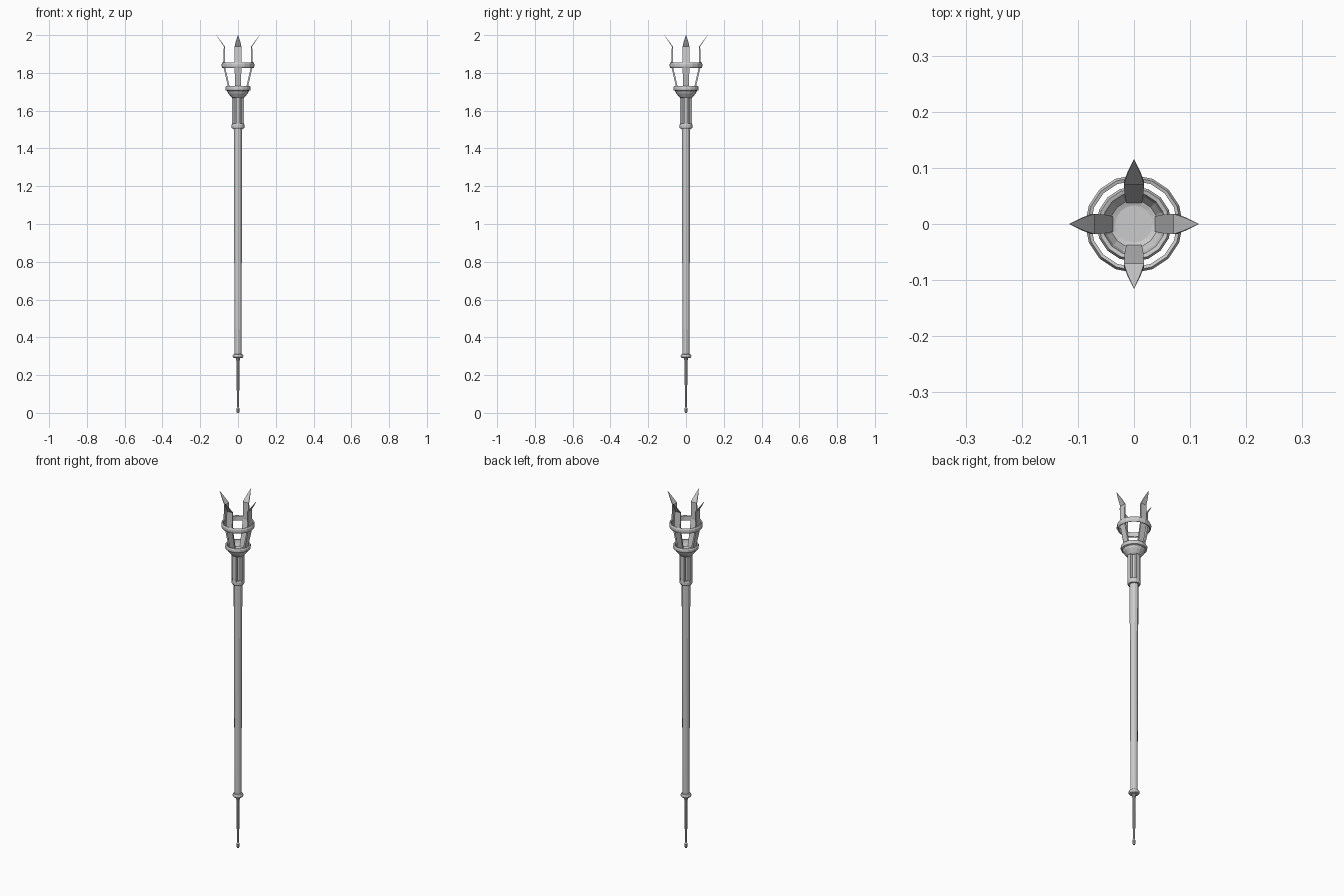
import bpy, bmesh
from math import cos, sin, pi
from mathutils import Matrix

if "Cube" in bpy.data.objects:
    bpy.data.objects.remove(bpy.data.objects["Cube"])


def finish(name, bm):
    bmesh.ops.remove_doubles(bm, verts=bm.verts, dist=1e-6)
    bmesh.ops.recalc_face_normals(bm, faces=bm.faces)
    me = bpy.data.meshes.new(name)
    bm.to_mesh(me)
    bm.free()
    ob = bpy.data.objects.new(name, me)
    bpy.context.collection.objects.link(ob)
    return ob


def lathe(name, profile, sides=16, closed=False):
    """Revolve (radius, z) points about z; closed joins the last point to the first."""
    bm = bmesh.new()
    rings = [[bm.verts.new((r * cos(2 * pi * i / sides), r * sin(2 * pi * i / sides), z))
              for i in range(sides)] for r, z in profile]
    pairs = list(zip(rings, rings[1:]))
    if closed:
        pairs.append((rings[-1], rings[0]))
    for a, b in pairs:
        for i in range(sides):
            j = (i + 1) % sides
            bm.faces.new((a[i], a[j], b[j], b[i]))
    if not closed:
        bm.faces.new(rings[0])
        bm.faces.new(rings[-1])
    return finish(name, bm)


def blade(name, stations, angle):
    """Flat strip; stations are (radius, z, half width, thickness), outer face first."""
    bm = bmesh.new()
    loops = [[bm.verts.new(p) for p in ((r, -w, z), (r, w, z), (r - t, w, z), (r - t, -w, z))]
             for r, z, w, t in stations]
    for a, b in zip(loops, loops[1:]):
        for i in range(4):
            j = (i + 1) % 4
            bm.faces.new((a[i], a[j], b[j], b[i]))
    bm.faces.new(loops[0])
    bm.faces.new(loops[-1])
    bm.transform(Matrix.Rotation(angle, 4, 'Z'))
    return finish(name, bm)


# Tapered shaft
lathe("shaft", [(0.018, 0.30), (0.0225, 1.50), (0.0225, 1.68)], 12)

# Foot spike with small knob, and the ring above it
lathe("foot_spike", [(0.005, 0.0), (0.008, 0.006), (0.008, 0.022), (0.0055, 0.03),
                     (0.0085, 0.27), (0.012, 0.30)], 10)
lathe("foot_ring", [(0.017, 0.29), (0.024, 0.292), (0.028, 0.298), (0.028, 0.304),
                    (0.024, 0.31), (0.017, 0.312)], 12)

# Socket collar with four straps
lathe("socket_collar", [(0.021, 1.505), (0.031, 1.505), (0.034, 1.511), (0.034, 1.525),
                        (0.031, 1.531), (0.021, 1.531)], 16)
for k in range(4):
    blade(f"socket_strap_{k + 1}", [(0.032, 1.515, 0.011, 0.012),
                                    (0.032, 1.68, 0.011, 0.012)], k * pi / 2)

# Hollow bowl with a rounded rim
lathe("bowl", [(0.03, 1.668), (0.036, 1.672), (0.052, 1.692), (0.058, 1.705), (0.065, 1.708),
               (0.067, 1.715), (0.067, 1.723), (0.063, 1.73), (0.056, 1.728), (0.052, 1.712),
               (0.042, 1.695), (0.033, 1.692)], 16)

# Cage ring
lathe("cage_ring", [(0.077, 1.828), (0.083, 1.826), (0.087, 1.835), (0.087, 1.846),
                    (0.083, 1.855), (0.077, 1.853)], 16, closed=True)

# Four leaf-shaped prongs
for k in range(4):
    blade(f"prong_{k + 1}", [(0.047, 1.695, 0.013, 0.010), (0.054, 1.73, 0.016, 0.009),
                             (0.079, 1.84, 0.018, 0.009), (0.075, 1.94, 0.018, 0.005),
                             (0.092, 1.965, 0.012, 0.004), (0.115, 2.0, 0.0006, 0.001)],
          k * pi / 2)
